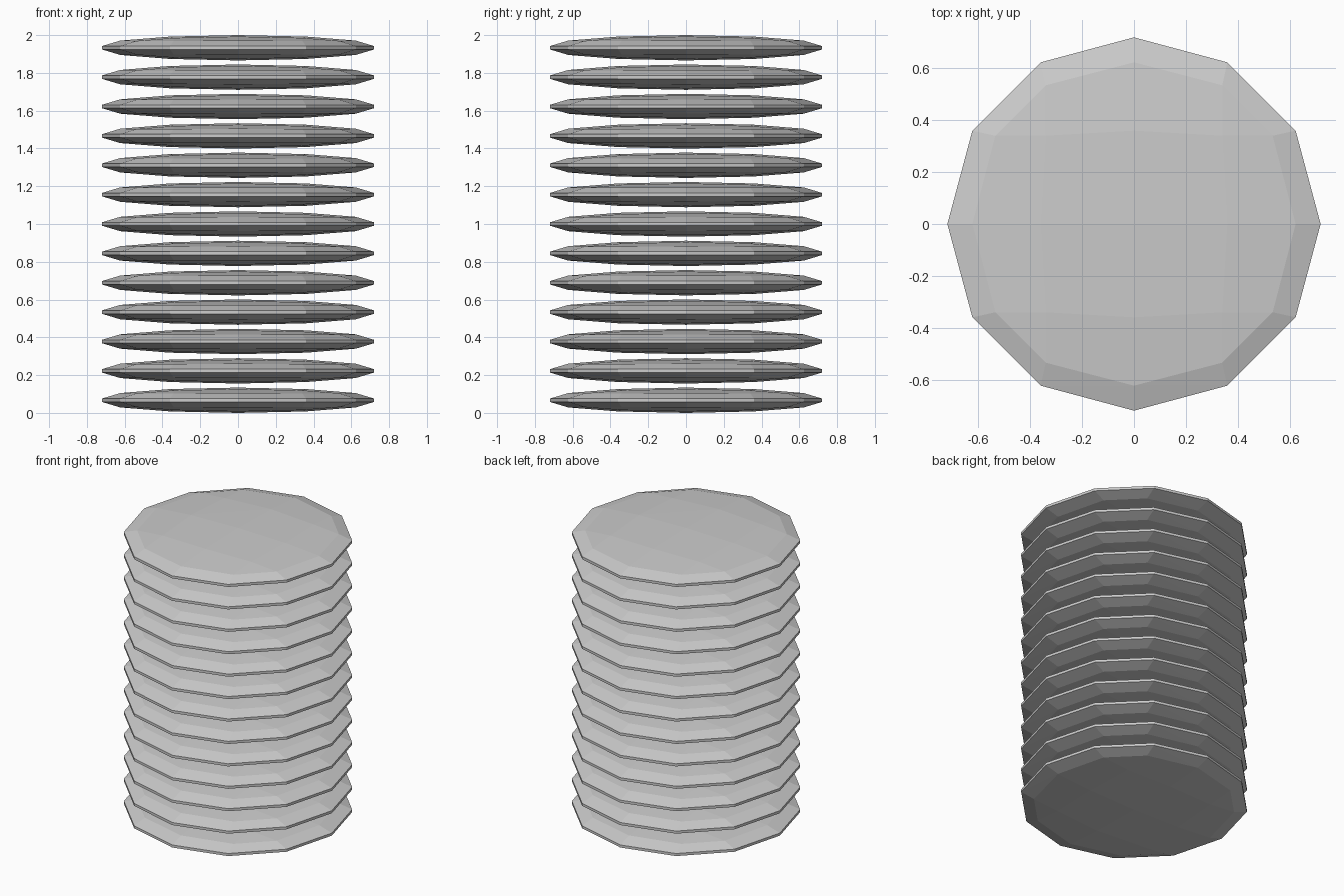
import bpy, bmesh, math

if "Cube" in bpy.data.objects:
    bpy.data.objects.remove(bpy.data.objects["Cube"])

R = 0.72        # disc radius
RIM = 0.009     # half height of the thin upright rim
DOME = 0.058    # rise of each dome above the rim
COUNT = 13
A, B, C = 0.743, 0.473, 0.866   # facet points of a blocky unit dome


def dome_points():
    pts = {(0, 0, 1)}
    # twelve-sided rim
    for i in range(12):
        t = math.radians(30 * i)
        pts.add((math.cos(t), math.sin(t), 0))
    # inner ring and raised centre patch
    for s in (-1, 1):
        for r, h in ((C, 0.5), (0.5, C)):
            pts |= {(s * r, 0, h), (0, s * r, h)}
        for q in (-1, 1):
            pts |= {(s * A, q * B, B), (s * B, q * A, B), (s * B, q * B, A)}
    return sorted(pts)


# One faceted lens-shaped disc, shared by the whole stack
bm = bmesh.new()
for x, y, h in dome_points():
    for side in (-1, 1):
        bm.verts.new((x * R, y * R, side * (RIM + DOME * h)))
bmesh.ops.convex_hull(bm, input=bm.verts[:])
bmesh.ops.recalc_face_normals(bm, faces=bm.faces[:])
mesh = bpy.data.meshes.new("disc")
bm.to_mesh(mesh)
bm.free()

# Stack of evenly spaced discs
half = RIM + DOME
pitch = (2 - 2 * half) / (COUNT - 1)
for i in range(COUNT):
    disc = bpy.data.objects.new(f"disc_{i + 1}", mesh)
    disc.location.z = half + i * pitch
    bpy.context.collection.objects.link(disc)
